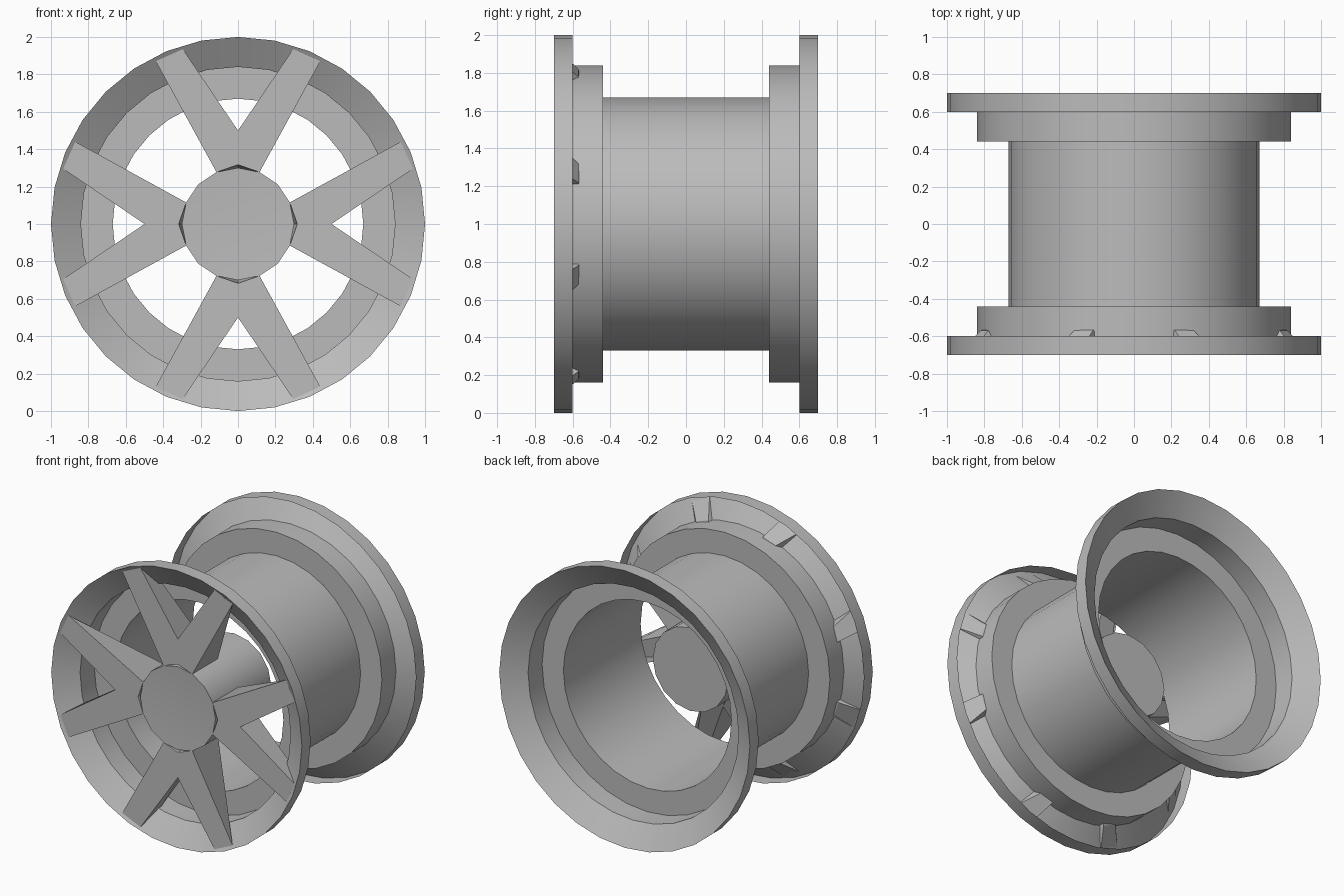
import bpy, bmesh, math
from mathutils import Matrix, Vector

cube = bpy.data.objects.get("Cube")
if cube:
    bpy.data.objects.remove(cube)

grey = bpy.data.materials.new("metal grey")
grey.use_nodes = True
colour = (0.5, 0.5, 0.5, 1)
grey.diffuse_color = colour
grey.node_tree.nodes["Principled BSDF"].inputs["Base Color"].default_value = colour

CENTRE = Vector((0, 0, 1))


def finish(bm, name, smooth=True):
    bmesh.ops.translate(bm, verts=bm.verts, vec=CENTRE)
    mesh = bpy.data.meshes.new(name)
    bm.to_mesh(mesh)
    bm.free()
    mesh.materials.append(grey)
    obj = bpy.data.objects.new(name, mesh)
    bpy.context.collection.objects.link(obj)
    if smooth:
        bpy.ops.object.select_all(action="DESELECT")
        obj.select_set(True)
        bpy.context.view_layer.objects.active = obj
        bpy.ops.object.shade_smooth_by_angle(angle=math.radians(30))


def lathe(name, profile, sides):
    """Turn a (radius, y) profile around the y axis."""
    bm = bmesh.new()
    verts = [bm.verts.new((r, y, 0)) for r, y in profile]
    edges = [bm.edges.new(pair) for pair in zip(verts, verts[1:])]
    bmesh.ops.spin(bm, geom=verts + edges, cent=(0, 0, 0), axis=(0, 1, 0),
                   angle=math.tau, steps=sides)
    bmesh.ops.remove_doubles(bm, verts=bm.verts, dist=0.0005)
    bmesh.ops.recalc_face_normals(bm, faces=bm.faces)
    finish(bm, name)


# Thin stepped barrel with folded lips at both ends
half = [(1, 0.6), (1, 0.7), (0.84, 0.6), (0.84, 0.44), (0.67, 0.44)]
lathe("rim_barrel", [(r, -y) for r, y in half] + half[::-1], 32)

# Long centre hub with a shallow dished front
lathe("hub", [(0, -0.67), (0.3, -0.685), (0.3, -0.05), (0, -0.05)], 16)

# Paired tapering spokes: (x, z) corners of front and back faces, root to tip
FRONT = [(0.115, 0.277), (0.44, 0.87), (0.295, 0.935), (-0.1, 0.352)]
BACK = [(0.1, 0.25), (0.32, 0.78), (0.22, 0.82), (-0.06, 0.3)]
FRONT_Y = [-0.685, -0.69, -0.69, -0.685]
BACK_Y = [-0.38, -0.57, -0.57, -0.38]


def add_spoke(bm, side, turn):
    rot = Matrix.Rotation(turn, 4, "Y")
    rings = []
    for corners, depths in ((FRONT, FRONT_Y), (BACK, BACK_Y)):
        rings.append([bm.verts.new(rot @ Vector((side * x, y, z)))
                      for (x, z), y in zip(corners, depths)])
    front, back = rings
    bm.faces.new(front)
    bm.faces.new(back[::-1])
    for i in range(4):
        j = (i + 1) % 4
        bm.faces.new((front[j], front[i], back[i], back[j]))


for k in range(4):
    for side, label in ((1, "left"), (-1, "right")):
        bm = bmesh.new()
        add_spoke(bm, side, k * math.pi / 2)
        bmesh.ops.recalc_face_normals(bm, faces=bm.faces)
        finish(bm, f"spoke_{k + 1}_{label}", smooth=False)
